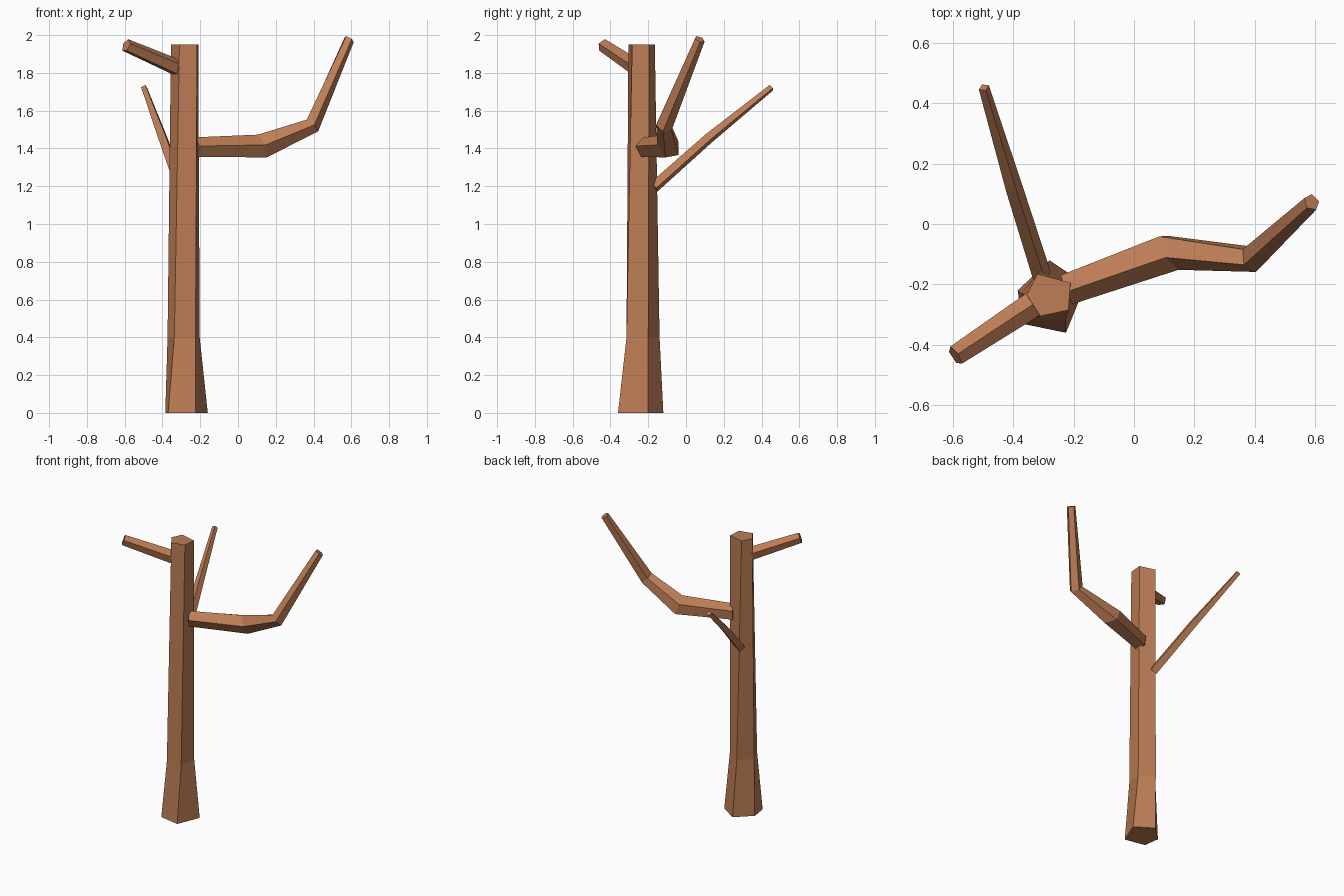
import bpy
import bmesh
from math import cos, sin, radians, tau
from mathutils import Vector

if "Cube" in bpy.data.objects:
    bpy.data.objects.remove(bpy.data.objects["Cube"], do_unlink=True)

# Single bark colour
bark = bpy.data.materials.new("bark_brown")
bark.use_nodes = True
colour = (0.51, 0.205, 0.092, 1)
bark.diffuse_color = colour
bark.node_tree.nodes["Principled BSDF"].inputs["Base Color"].default_value = colour


def ring(centre, normal, radius, turn, sides=5):
    """Regular polygon facing along normal; turn is measured from the side towards up."""
    n = Vector(normal).normalized()
    up = Vector((0, 0, 1))
    up = (up - n * up.dot(n)).normalized()
    side = up.cross(n)
    points = []
    for i in range(sides):
        a = radians(turn) + tau * i / sides
        points.append(Vector(centre) + radius * (cos(a) * side + sin(a) * up))
    return points


def loft(name, rings):
    """Skin a row of rings into a closed, flat-shaded limb."""
    bm = bmesh.new()
    loops = [[bm.verts.new(p) for p in r] for r in rings]
    count = len(loops[0])
    for low, high in zip(loops, loops[1:]):
        for i in range(count):
            j = (i + 1) % count
            bm.faces.new((low[i], low[j], high[j], high[i]))
    bm.faces.new(loops[0][::-1])
    bm.faces.new(loops[-1])
    bmesh.ops.recalc_face_normals(bm, faces=bm.faces[:])
    mesh = bpy.data.meshes.new(name)
    bm.to_mesh(mesh)
    bm.free()
    mesh.materials.append(bark)
    obj = bpy.data.objects.new(name, mesh)
    bpy.context.collection.objects.link(obj)
    return obj


def level(z, outline):
    return [Vector((x, y, z)) for x, y in outline]


# Trunk: uneven five-sided column with a flared foot
foot = [(-.385, -.22), (-.37, -.33), (-.225, -.36), (-.16, -.2), (-.28, -.12)]
waist = [(-.373, -.23), (-.337, -.315), (-.225, -.315), (-.203, -.2), (-.3, -.14)]
crown = [(-.355, -.235), (-.31, -.305), (-.217, -.285), (-.21, -.195), (-.32, -.165)]
loft("trunk", [level(0, foot), level(.4, waist), level(1.95, crown)])

# Long left branch with two bends
loft("long_left_branch", [
    ring((-.225, -.215, 1.405), (1, .4, 0), .055, 100),
    ring((.12, -.09, 1.41), (1, .5, .4), .068, 100),
    ring((.39, -.115, 1.52), (.7, .3, .75), .046, 100),
    ring((.588, .072, 1.978), (.45, .35, .8), .029, 100),
])

# Short stub at the upper right
stub_axis = (-.27, -.18, .12)
loft("short_right_branch", [
    ring((-.31, -.25, 1.822), stub_axis, .046, 90),
    ring((-.592, -.436, 1.945), stub_axis, .036, 90),
])

# Thin branch reaching to the back
back_axis = (-.19, .62, .53)
loft("thin_back_branch", [
    ring((-.305, -.17, 1.195), back_axis, .032, 10, 4),
    ring((-.397, .12, 1.453), back_axis, .029, 10, 4),
    ring((-.497, .452, 1.722), back_axis, .018, 10, 4),
])
